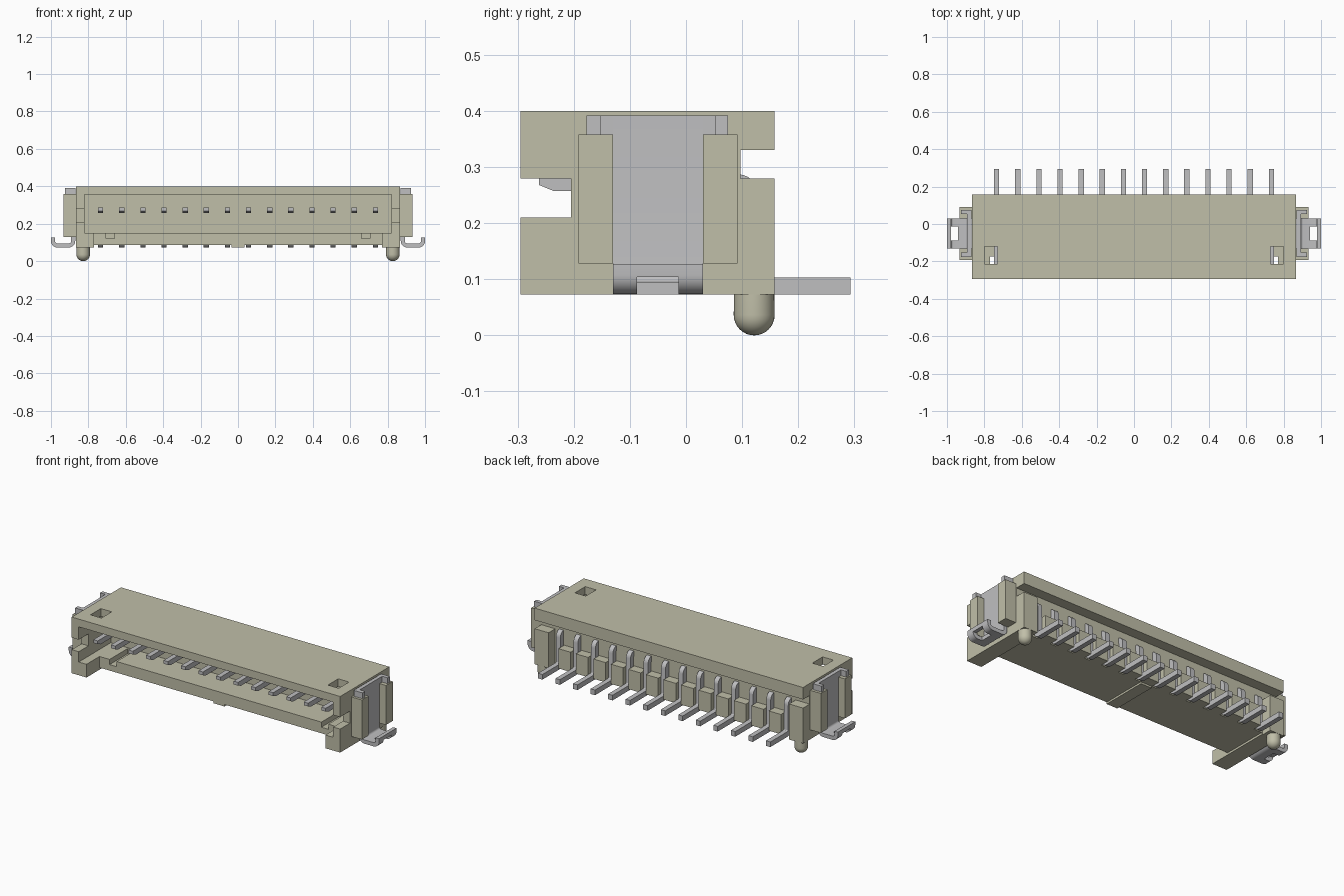
import bpy, bmesh, math
from mathutils import Vector

if "Cube" in bpy.data.objects:
    bpy.data.objects.remove(bpy.data.objects["Cube"])


def material(name, rgb):
    m = bpy.data.materials.new(name)
    m.use_nodes = True
    m.diffuse_color = (*rgb, 1)
    m.node_tree.nodes["Principled BSDF"].inputs["Base Color"].default_value = (*rgb, 1)
    return m


BEIGE = material("beige plastic", (0.53, 0.52, 0.395))
METAL = material("tinned metal", (0.52, 0.52, 0.53))


def finish(name, bm, mat):
    bmesh.ops.recalc_face_normals(bm, faces=bm.faces)
    me = bpy.data.meshes.new(name)
    bm.to_mesh(me)
    bm.free()
    ob = bpy.data.objects.new(name, me)
    bpy.context.collection.objects.link(ob)
    if mat:
        me.materials.append(mat)
    return ob


def activate(ob):
    bpy.ops.object.select_all(action='DESELECT')
    bpy.context.view_layer.objects.active = ob
    ob.select_set(True)


def smooth(ob):
    activate(ob)
    bpy.ops.object.shade_smooth_by_angle(angle=math.radians(35))


def box(name, x, y, z, mat):
    """Box from (min, max) pairs."""
    bm = bmesh.new()
    bmesh.ops.create_cube(bm, size=1)
    for v in bm.verts:
        v.co = [(r[0] + r[1]) / 2 + c * abs(r[1] - r[0]) for c, r in zip(v.co, (x, y, z))]
    return finish(name, bm, mat)


def cut(ob, x, y, z):
    """Subtract a box and apply the result."""
    tool = box("cutter", x, y, z, None)
    tool.hide_render = True
    mod = ob.modifiers.new("cut", 'BOOLEAN')
    mod.operation = 'DIFFERENCE'
    mod.solver = 'EXACT'
    mod.object = tool
    activate(ob)
    bpy.ops.object.modifier_apply(modifier=mod.name)
    bpy.data.objects.remove(tool)


def bent_strip(path, thick, radius, steps=6):
    """Outline of a strip following a path with right-angle rounded bends."""
    p = [Vector(q) for q in path]
    left, right = [], []

    def add(pos, direction):
        n = Vector((-direction.y, direction.x)) * thick / 2
        left.append(pos + n)
        right.append(pos - n)

    add(p[0], (p[1] - p[0]).normalized())
    for a, b, c in zip(p, p[1:], p[2:]):
        d0, d1 = (b - a).normalized(), (c - b).normalized()
        centre = b - d0 * radius + d1 * radius
        for i in range(steps + 1):
            t = math.pi / 2 * i / steps
            add(centre + (d0 * math.sin(t) - d1 * math.cos(t)) * radius,
                d0 * math.cos(t) + d1 * math.sin(t))
    add(p[-1], (p[-1] - p[-2]).normalized())
    return left + right[::-1]


def prism(name, pts, place, lo, hi, mat):
    """Extrude an outline from lo to hi; place maps (u, v, w) to xyz."""
    bm = bmesh.new()
    a = [bm.verts.new(place(u, v, lo)) for u, v in pts]
    b = [bm.verts.new(place(u, v, hi)) for u, v in pts]
    bm.faces.new(a)
    bm.faces.new(b[::-1])
    n = len(pts)
    for i in range(n):
        bm.faces.new((a[i], b[i], b[(i + 1) % n], a[(i + 1) % n]))
    return finish(name, bm, mat)


# Housing: block with the mating cavity, underside and rear cut away
body = box("housing", (-.865, .865), (-.295, .158), (.073, .40), BEIGE)
cut(body, (-.82, .82), (-.4, 0), (.15, .355))            # cavity
cut(body, (-.77, .77), (-.4, -.175), (.02, .2))          # recess between front feet
cut(body, (-.77, .77), (-.4, .4), (.02, .085))           # raised underside
cut(body, (-1, 1), (-.4, -.205), (.21, .28))             # side latch notches
cut(body, (-1, 1), (.097, .4), (.28, .33))               # gap above rear posts
cut(body, (-.775, .775), (.097, .4), (.02, .33))         # open rear for the pin legs
for s in (-1, 1):
    cut(body, sorted((s * .66, s * .705)), (-.4, -.01), (.12, .25))     # key grooves
    cut(body, sorted((s * .73, s * .80)), (-.215, -.12), (.33, .5))     # lid windows

# Central rib below the floor
box("floor_rib", (-.035, .035), (-.175, .097), (.074, .085), BEIGE)

# Contact pins and the separator blocks between their legs
PITCH, COUNT = .113, 14
outline = bent_strip([(-.262, .272), (.113, .272), (.113, .088), (.293, .088)], .03, .02)
outline[-1:] = [(-.235, .257), (-.262, .268)]
for i in range(COUNT):
    x = (i - (COUNT - 1) / 2) * PITCH
    pin = prism(f"pin_{i + 1}", outline, lambda u, v, w: (w, u, v), x - .014, x + .014, METAL)
    smooth(pin)
    if i < COUNT - 1:
        c = x + PITCH / 2
        box(f"separator_{i + 1}", (c - .039, c + .039), (.097, .15), (.085, .20), BEIGE)

for s, side in ((1, "left"), (-1, "right")):
    # Locating peg with a rounded tip
    bm = bmesh.new()
    bmesh.ops.create_uvsphere(bm, u_segments=32, v_segments=16, radius=.0365)
    for v in bm.verts:
        v.co.z += .0365
        if v.co.z > .037:
            v.co.z = .08
    bmesh.ops.translate(bm, verts=bm.verts, vec=(s * .828, .1215, 0))
    smooth(finish(side + "_peg", bm, BEIGE))

    # Ears that hold the solder clip
    for where, y in (("front", (-.192, -.13)), ("rear", (.03, .092))):
        box(f"{side}_{where}_ear", sorted((s * .865, s * .933)), y, (.128, .358), BEIGE)

    # Solder clip: upright plate, bent foot, upturned lip with a window
    strip = bent_strip([(.881, .392), (.881, .084), (.989, .084), (.989, .127)], .022, .0235)
    clip = prism(side + "_clip", strip, lambda u, v, w: (s * u, w, v), -.13, .03, METAL)
    cut(clip, sorted((s * .94, s * 1.1)), (-.087, -.013), (.02, .104))
    smooth(clip)
    # Clip wings and prongs rising out of the ears
    for where, wing, prong in (("front", (-.177, -.13), (-.177, -.152)),
                               ("rear", (.03, .075), (.053, .075))):
        box(f"{side}_{where}_wing", sorted((s * .87, s * .892)), wing, (.14, .392), METAL)
        box(f"{side}_{where}_prong", sorted((s * .892, s * .926)), prong, (.14, .392), METAL)
